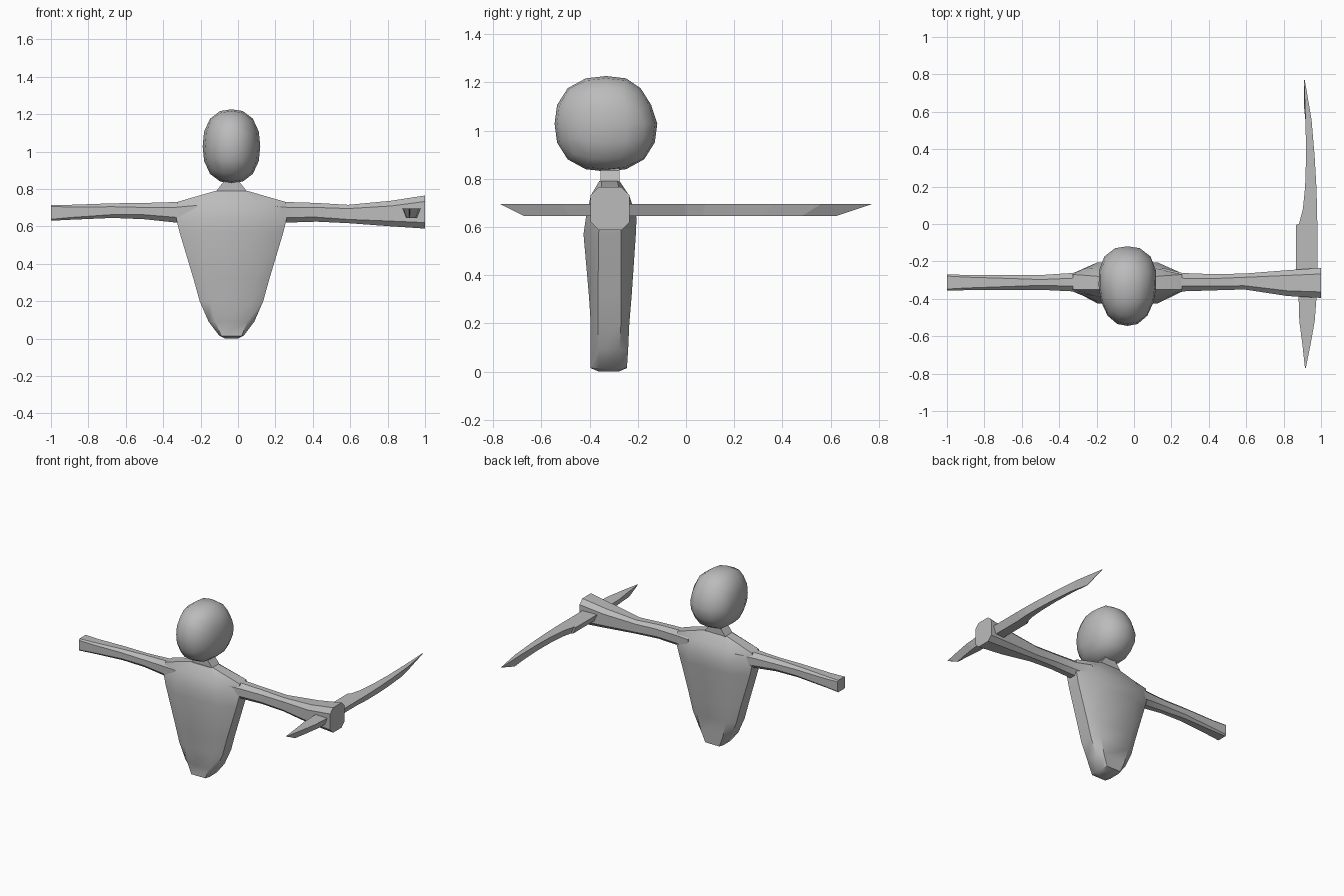
import bpy, bmesh, math
from mathutils import Vector

CX, CY = -0.035, -0.315
grey = bpy.data.materials.new("plain grey")
grey.diffuse_color = (0.5, 0.5, 0.5, 1)


def finish(name, bm, angle=None):
    bmesh.ops.recalc_face_normals(bm, faces=bm.faces)
    me = bpy.data.meshes.new(name)
    bm.to_mesh(me)
    bm.free()
    me.materials.append(grey)
    ob = bpy.data.objects.new(name, me)
    bpy.context.collection.objects.link(ob)
    if angle:
        bpy.ops.object.select_all(action='DESELECT')
        ob.select_set(True)
        bpy.context.view_layer.objects.active = ob
        bpy.ops.object.shade_smooth_by_angle(angle=math.radians(angle))
    return ob


def loft(name, rings, angle=None):
    """Skin a list of equal-length point rings and cap both ends."""
    bm = bmesh.new()
    vs = [[bm.verts.new(p) for p in r] for r in rings]
    n = len(vs[0])
    for a, b in zip(vs, vs[1:]):
        for i in range(n):
            j = (i + 1) % n
            bm.faces.new((a[i], a[j], b[j], b[i]))
    bm.faces.new(vs[0])
    bm.faces.new(vs[-1])
    return finish(name, bm, angle)


# Torso: z, half width, flat half width, side y0/y1, front y, back y
def torso_ring(z, hw, fw, s0, s1, f, b):
    pts = [(-fw, f), (fw, f), (hw, s0), (hw, s1),
           (fw, b), (-fw, b), (-hw, s1), (-hw, s0)]
    return [(CX + x, y, z) for x, y in pts]


loft("torso", [torso_ring(*r) for r in (
    (0.00, 0.035, 0.025, -0.35, -0.29, -0.36, -0.28),
    (0.015, 0.065, 0.055, -0.36, -0.28, -0.395, -0.245),
    (0.09, 0.122, 0.085, -0.365, -0.275, -0.395, -0.24),
    (0.20, 0.170, 0.115, -0.365, -0.27, -0.395, -0.235),
    (0.32, 0.203, 0.13, -0.365, -0.27, -0.403, -0.225),
    (0.57, 0.278, 0.16, -0.362, -0.27, -0.425, -0.208),
    (0.64, 0.295, 0.16, -0.36, -0.265, -0.415, -0.205),
    (0.73, 0.292, 0.14, -0.35, -0.27, -0.395, -0.235),
    (0.79, 0.083, 0.07, -0.35, -0.285, -0.36, -0.275))], 35)

# Neck
loft("neck", [[(CX + sx * h, CY + sy * 0.04, z) for sx, sy in
               ((-1, -1), (1, -1), (1, 1), (-1, 1))]
              for z, h in ((0.77, 0.083), (0.79, 0.08), (0.835, 0.045), (0.87, 0.045))])


# Arms: x, z range, y range, chamfer
def arm_ring(x, z0, z1, y0, y1, c):
    return [(x, y0, z0 + c), (x, y0 + c, z0), (x, y1 - c, z0), (x, y1, z0 + c),
            (x, y1, z1 - c), (x, y1 - c, z1), (x, y0 + c, z1), (x, y0, z1 - c)]


loft("plain_arm", [arm_ring(*r) for r in (
    (-0.22, 0.61, 0.742, -0.385, -0.235, 0.03),
    (-0.33, 0.62, 0.73, -0.36, -0.262, 0.028),
    (-0.50, 0.638, 0.725, -0.352, -0.273, 0.024),
    (-0.67, 0.645, 0.723, -0.352, -0.273, 0.018),
    (-0.90, 0.635, 0.715, -0.354, -0.272, 0.012),
    (-1.00, 0.63, 0.715, -0.356, -0.27, 0.008))], 35)
loft("tool_arm", [arm_ring(*r) for r in (
    (0.15, 0.61, 0.742, -0.385, -0.235, 0.03),
    (0.26, 0.62, 0.73, -0.36, -0.262, 0.028),
    (0.42, 0.625, 0.725, -0.355, -0.268, 0.024),
    (0.59, 0.617, 0.715, -0.35, -0.265, 0.02),
    (0.82, 0.60, 0.737, -0.385, -0.247, 0.028),
    (1.00, 0.588, 0.765, -0.395, -0.235, 0.032))], 35)


# Pick blades: y on top, y below, x range on top; underside is narrower
def blade(name, stations):
    rings = []
    for yt, yb, x0, x1 in stations:
        m = (x1 - x0) * 0.2
        rings.append([(x0, yt, 0.695), (x1, yt, 0.695),
                      (x1 - m, yb, 0.645), (x0 + m, yb, 0.645)])
    loft(name, rings)


blade("short_blade", [(-0.30, -0.30, 0.88, 0.978), (-0.39, -0.39, 0.88, 0.976),
                      (-0.52, -0.48, 0.884, 0.966), (-0.65, -0.58, 0.901, 0.943),
                      (-0.77, -0.67, 0.914, 0.919)])
blade("long_blade", [(-0.30, -0.30, 0.867, 0.98), (-0.005, -0.005, 0.867, 0.98),
                     (0.00, 0.00, 0.882, 0.98), (0.08, 0.07, 0.903, 0.979),
                     (0.20, 0.18, 0.915, 0.975), (0.36, 0.32, 0.92, 0.966),
                     (0.56, 0.48, 0.917, 0.949), (0.77, 0.62, 0.909, 0.913)])

# Head: rounded box, narrower toward the front, slightly hollow high at the back
bm = bmesh.new()
bmesh.ops.create_cube(bm, size=2)
bmesh.ops.subdivide_edges(bm, edges=bm.edges[:], cuts=3, use_grid_fill=True)
P = 2.35
for v in bm.verts:
    d = Vector([math.tan(c * math.pi / 4) for c in v.co])
    d /= sum(abs(c) ** P for c in d) ** (1 / P)
    x = d.x * (1 + 0.1 * d.y)
    y = d.y
    if d.y > 0.6 and d.z > 0.2:
        y -= 0.07
    v.co = (CX + 0.154 * x, -0.332 + 0.213 * y, 1.028 + 0.198 * d.z)
finish("head", bm, 40)
